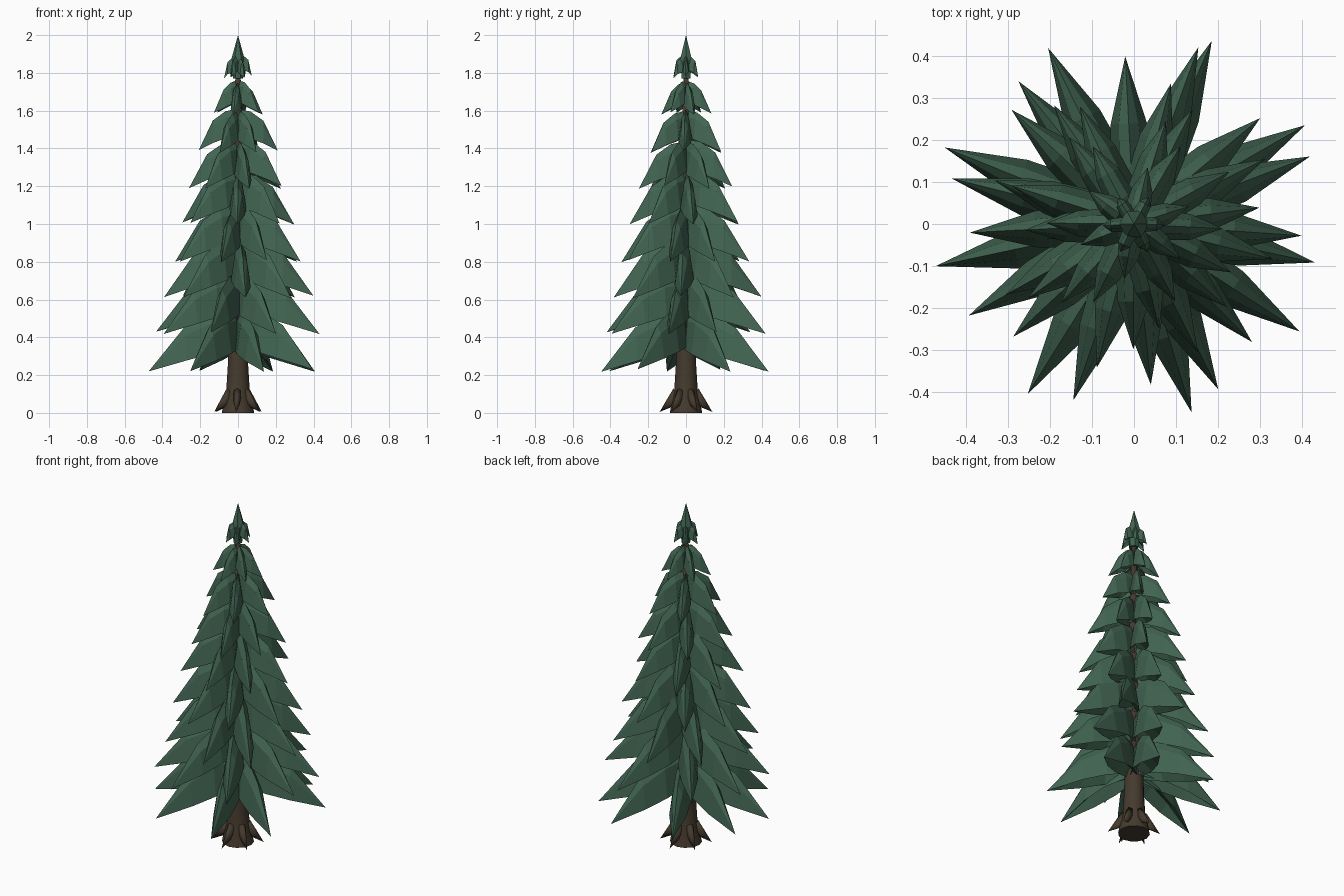
import bpy, bmesh, math, random
from mathutils import Vector

if "Cube" in bpy.data.objects:
    bpy.data.objects.remove(bpy.data.objects["Cube"])

random.seed(4)


def material(name, rgb):
    m = bpy.data.materials.new(name)
    m.diffuse_color = (*rgb, 1)
    m.use_nodes = True
    m.node_tree.nodes["Principled BSDF"].inputs["Base Color"].default_value = m.diffuse_color
    return m


NEEDLES = material("needle green", (0.053, 0.127, 0.083))
BARK = material("bark brown", (0.060, 0.043, 0.027))
STEM = material("stem brown", (0.070, 0.040, 0.030))


def make_object(name, bm, mat, smooth=False):
    bmesh.ops.recalc_face_normals(bm, faces=bm.faces)
    me = bpy.data.meshes.new(name)
    bm.to_mesh(me)
    bm.free()
    me.materials.append(mat)
    for p in me.polygons:
        p.use_smooth = smooth
    ob = bpy.data.objects.new(name, me)
    bpy.context.collection.objects.link(ob)
    return ob


def loft(bm, rings, tip=None):
    """Skin closed rings of points, optionally ending in a point."""
    loops = [[bm.verts.new(p) for p in ring] for ring in rings]
    n = len(loops[0])
    for a, b in zip(loops, loops[1:]):
        for i in range(n):
            j = (i + 1) % n
            bm.faces.new((a[i], a[j], b[j], b[i]))
    bm.faces.new(loops[0][::-1])
    if tip is None:
        bm.faces.new(loops[-1])
    else:
        t = bm.verts.new(tip)
        for i in range(n):
            bm.faces.new((loops[-1][i], loops[-1][(i + 1) % n], t))


def circle(r, z, n):
    return [(r * math.cos(math.tau * i / n), r * math.sin(math.tau * i / n), z) for i in range(n)]


def bough(bm, deg, R, z_tip, drop, width, knee):
    """Drooping folded bough: steep inverted V with a bent ridge and pointed tip."""
    a = math.radians(deg)
    out, side = Vector((math.cos(a), math.sin(a), 0)), Vector((-math.sin(a), math.cos(a), 0))

    def section(r, top, bottom, w):
        pts = ((0, 0), (0.55, 0.25), (1, 1), (0, 0.75), (-1, 1), (-0.55, 0.25))
        return [out * r + side * (w * s) + Vector((0, 0, z_tip + drop * (top + (bottom - top) * d)))
                for s, d in pts]

    loft(bm, [section(0.01, 1.25, 0.48, width * 0.5),
              section(R * 0.32, 1.18, 0.36, width * 1.05),
              section(R * knee, 0.90, 0.22, width * 0.9)],
         out * R + Vector((0, 0, z_tip)))


# Trunk with flared foot
bm = bmesh.new()
loft(bm, [circle(r, z, 12) for r, z in
          ((0.086, 0), (0.078, 0.04), (0.062, 0.12), (0.054, 0.25), (0.050, 0.45))])
trunk = make_object("trunk", bm, BARK, True)
bpy.context.view_layer.objects.active = trunk
trunk.select_set(True)
bpy.ops.object.shade_smooth_by_angle(angle=math.radians(40))

# Thin upper stem
bm = bmesh.new()
loft(bm, [circle(r, z, 10) for r, z in ((0.050, 0.45), (0.030, 1.2), (0.013, 1.82))])
make_object("upper_stem", bm, STEM, True)

# Root spurs around the foot
bm = bmesh.new()
for k in range(6):
    a = math.tau * k / 6 + 0.45
    out, side = Vector((math.cos(a), math.sin(a), 0)), Vector((-math.sin(a), math.cos(a), 0))
    up = Vector((0, 0, 1))

    def ring(r, z, w, h):
        return [out * (r + 0.6 * h * math.sin(t)) + side * (w * math.cos(t)) + up * (z + h * math.sin(t))
                for t in (math.tau * i / 8 for i in range(8))]

    loft(bm, [ring(0.045, 0.095, 0.024, 0.035), ring(0.085, 0.055, 0.016, 0.022)],
         out * 0.140 + up * 0.005)
make_object("roots", bm, BARK, True)

# Tiers of boughs: tip radius, tip height, droop, half width, knee, count, first angle
TIERS = [(0.475, 0.22, 0.26, 0.052, 0.60, 8, 27), (0.440, 0.42, 0.25, 0.050, 0.60, 8, 17),
         (0.390, 0.61, 0.25, 0.048, 0.60, 8, 0), (0.345, 0.80, 0.24, 0.045, 0.61, 8, 30),
         (0.300, 1.00, 0.22, 0.042, 0.62, 7, 10), (0.260, 1.19, 0.20, 0.038, 0.63, 7, 25),
         (0.210, 1.38, 0.175, 0.034, 0.64, 6, 0), (0.135, 1.58, 0.135, 0.028, 0.60, 6, 20),
         (0.072, 1.775, 0.095, 0.017, 0.75, 6, 0)]
# Read-off bearings of the three widest tiers; the rest are evenly spread
BEARINGS = [(30, 67, 116, 158, 192, 238, 287, 327), (21, 70, 129, 166, 209, 251, 297, 348),
            (-4, 40, 93, 137, 183, 223, 276, 315)]
for t, (R, z, drop, w, knee, n, a0) in enumerate(TIERS):
    bm = bmesh.new()
    for k in range(n):
        if t < len(BEARINGS):
            deg = BEARINGS[t][k]
        else:
            deg = a0 + 360 * k / n + random.uniform(-4, 4)
        bough(bm, deg, R * random.uniform(0.98, 1.03), z + random.uniform(-0.004, 0.012), drop, w, knee)
    make_object(f"bough_tier_{t + 1}", bm, NEEDLES)

# Pointed crown
bm = bmesh.new()
loft(bm, [circle(0.026, 1.77, 6), circle(0.036, 1.87, 6)], (0, 0, 2.0))
make_object("crown_tip", bm, NEEDLES)
